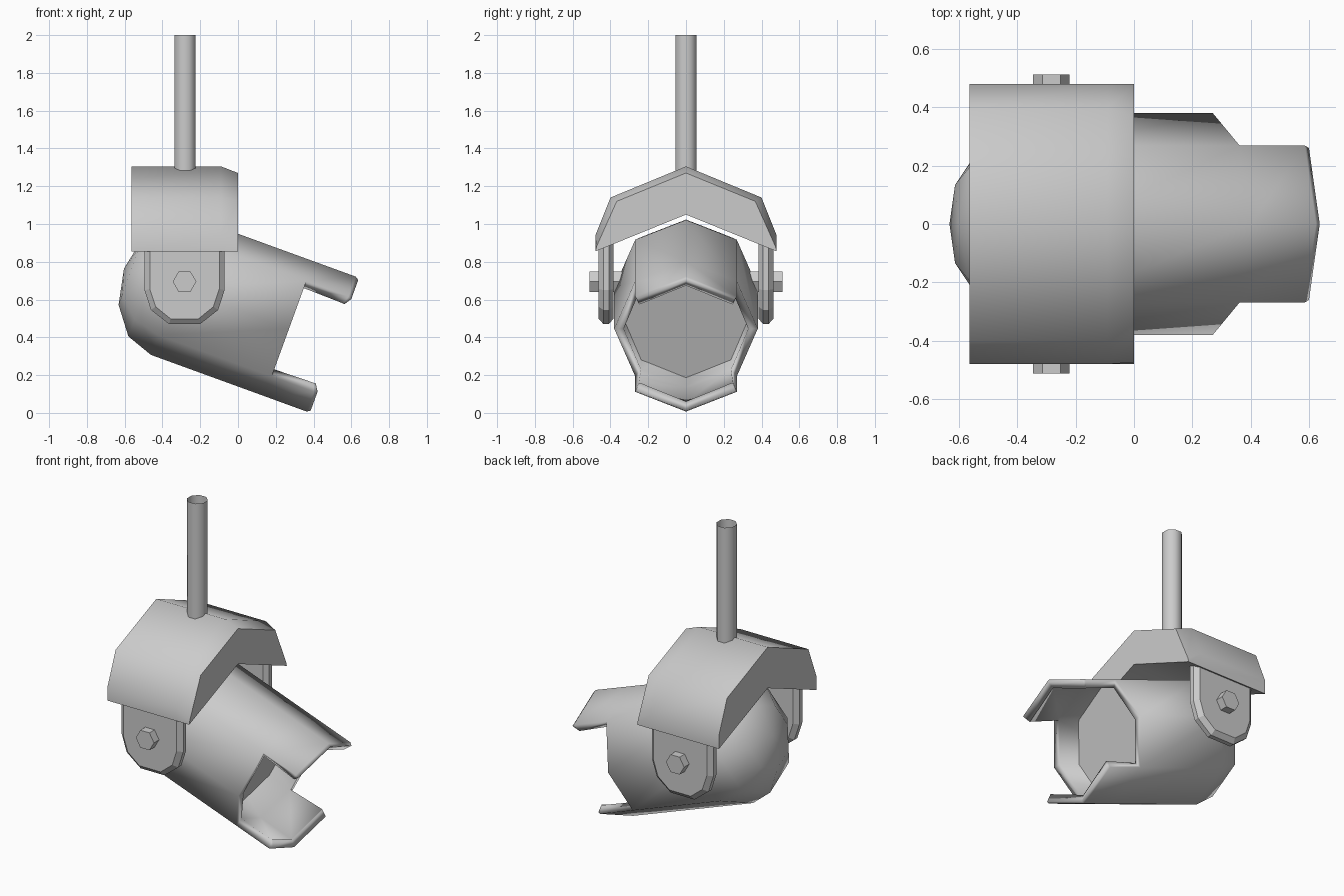
import bpy, bmesh
from math import sin, cos, pi, radians
from mathutils import Matrix

if "Cube" in bpy.data.objects:
    bpy.data.objects.remove(bpy.data.objects["Cube"])

TILT = Matrix.Translation((0.505, 0, 0.36)) @ Matrix.Rotation(radians(20), 4, 'Y')
PIVOT_X, PIVOT_Z = -0.283, 0.695


def finish(bm, name, smooth=None, matrix=None):
    bmesh.ops.remove_doubles(bm, verts=bm.verts, dist=1e-5)
    bmesh.ops.recalc_face_normals(bm, faces=bm.faces)
    me = bpy.data.meshes.new(name)
    bm.to_mesh(me)
    bm.free()
    ob = bpy.data.objects.new(name, me)
    bpy.context.collection.objects.link(ob)
    if matrix:
        ob.matrix_world = matrix
    if smooth:
        bpy.ops.object.select_all(action='DESELECT')
        ob.select_set(True)
        bpy.context.view_layer.objects.active = ob
        bpy.ops.object.shade_smooth_by_angle(angle=radians(smooth))
    return ob


def loft(rings, caps=True):
    """Skin a list of equal-length closed loops."""
    bm = bmesh.new()
    loops = [[bm.verts.new(p) for p in ring] for ring in rings]
    n = len(loops[0])
    for a, b in zip(loops, loops[1:]):
        for i in range(n):
            j = (i + 1) % n
            bm.faces.new((a[i], a[j], b[j], b[i]))
    if caps:
        bm.faces.new(loops[0])
        bm.faces.new(loops[-1])
    return bm


def ring_x(x, r, n=8):
    return [(x, r * sin(2 * pi * i / n), r * cos(2 * pi * i / n)) for i in range(n)]


# Lamp shell: octagonal barrel with a domed back, local +x is the beam direction
dome = [(-0.89 - 0.29 * sin(a), 0.38 * cos(a)) for a in (pi / 2, pi / 3, pi / 6, 0)]
profile = dome + [(-0.25, 0.38), (-0.012, 0.38), (0.006, 0.368)]
bm = loft([ring_x(x, max(r, 1e-7)) for x, r in profile], caps=False)
# Open both sides at the front, leaving an upper and a lower flap
side = [f for f in bm.faces if f.calc_center_median().x > -0.24
        and abs(f.calc_center_median().y) > abs(f.calc_center_median().z) * 0.9
        and abs(f.calc_center_median().y) > 0.2]
bmesh.ops.delete(bm, geom=side, context='FACES')
shell = finish(bm, "lamp_shell", 50, TILT)
wall = shell.modifiers.new("wall", 'SOLIDIFY')
wall.thickness = 0.05
wall.offset = -1

# Lens plate recessed in the barrel
finish(loft([ring_x(-0.42, 0.335), ring_x(-0.40, 0.335)]), "lens", None, TILT)

# Canopy: faceted roof with a V underside and a chamfered front end
def canopy_ring(x, half):
    pts = half + [(-y, z) for y, z in reversed(half[1:-1])]
    return [(x, y, z) for y, z in pts]

full = [(0, 1.305), (0.40, 1.14), (0.48, 0.94), (0.48, 0.855), (0, 1.05)]
front = [(0, 1.27), (0.367, 1.12), (0.474, 0.88), (0.48, 0.855), (0, 1.05)]
finish(loft([canopy_ring(-0.563, full), canopy_ring(-0.09, full),
             canopy_ring(0, front)]), "canopy", 50)

# Side arms with chamfered edges, and hexagonal pivot bolts
def arm_ring(y, inset):
    w = [(0.212, 0.92), (0.212, 0.65), (0.178, 0.545), (0.082, 0.47)]
    half = [(w[0][0] - inset, w[0][1]), (w[1][0] - inset, w[1][1] + inset * 0.2),
            (w[2][0] - inset * 0.9, w[2][1] + inset * 0.6),
            (w[3][0] - inset * 0.3, w[3][1] + inset)]
    pts = half + [(-x, z) for x, z in reversed(half)]
    return [(PIVOT_X + x, y, z) for x, z in pts]


def hex_ring(y):
    return [(PIVOT_X + 0.0625 * cos(i * pi / 3), y, PIVOT_Z + 0.0625 * sin(i * pi / 3))
            for i in range(6)]


for s, label in ((-1, "front"), (1, "back")):
    finish(loft([arm_ring(s * 0.385, 0.028), arm_ring(s * 0.408, 0),
                 arm_ring(s * 0.437, 0), arm_ring(s * 0.462, 0.028)]), label + "_arm")
    finish(loft([hex_ring(s * 0.34), hex_ring(s * 0.512)]), label + "_pivot_bolt")

# Hanging pole: open octagonal tube
def pole_ring(z):
    return [(-0.28 + 0.06 * cos((i + 0.5) * pi / 4), 0.06 * sin((i + 0.5) * pi / 4), z)
            for i in range(8)]

finish(loft([pole_ring(1.25), pole_ring(2.0)], caps=False), "hanging_pole", 50)
